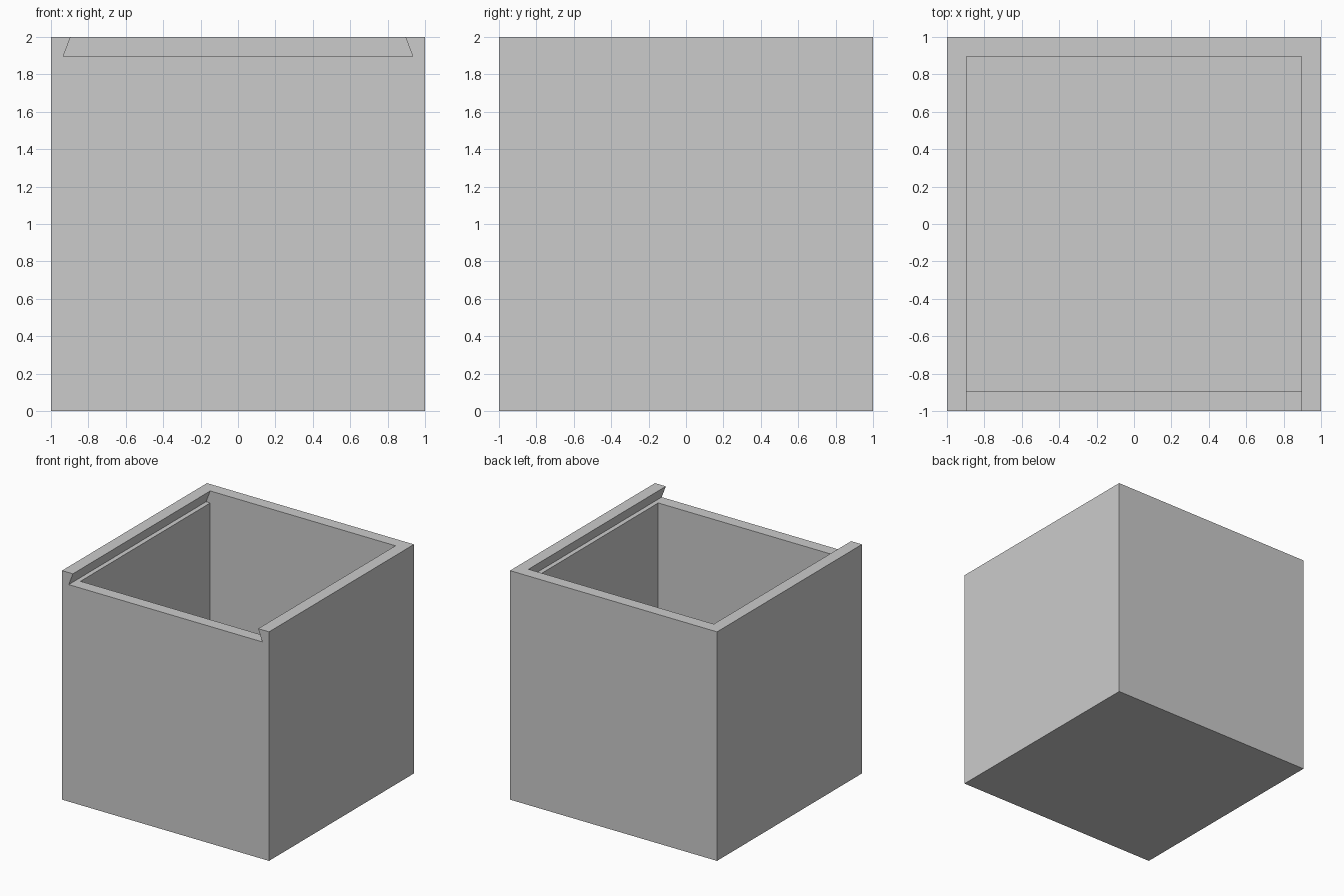
import bpy
import bmesh

if "Cube" in bpy.data.objects:
    bpy.data.objects.remove(bpy.data.objects["Cube"], do_unlink=True)

INNER = 0.895    # half width of the cavity and of the groove mouth
FLOOR = 0.105    # wall and floor thickness
LEDGE = 1.895    # height of the groove floor
FLARE = 0.935    # half width of the groove at its floor

grey = bpy.data.materials.new("plain grey")
grey.use_nodes = True
colour = (0.6, 0.6, 0.6, 1)
grey.diffuse_color = colour
grey.node_tree.nodes["Principled BSDF"].inputs["Base Color"].default_value = colour


def prism(name, profile, y0, y1):
    """Extrude an xz profile along y."""
    bm = bmesh.new()
    face = bm.faces.new([bm.verts.new((x, y0, z)) for x, z in profile])
    ext = bmesh.ops.extrude_face_region(bm, geom=[face])
    verts = [g for g in ext["geom"] if isinstance(g, bmesh.types.BMVert)]
    bmesh.ops.translate(bm, verts=verts, vec=(0, y1 - y0, 0))
    bmesh.ops.recalc_face_normals(bm, faces=bm.faces)
    mesh = bpy.data.meshes.new(name)
    bm.to_mesh(mesh)
    bm.free()
    mesh.materials.append(grey)
    obj = bpy.data.objects.new(name, mesh)
    bpy.context.collection.objects.link(obj)
    return obj


def rect(half, z0, z1):
    return [(-half, z0), (half, z0), (half, z1), (-half, z1)]


# Solid block
box = prism("open_box", rect(1, 0, 2), -1, 1)

# Cavity, and the dovetail groove for a sliding lid, open at the front
cavity = prism("cavity_cutter", rect(INNER, FLOOR, 2.2), -INNER, INNER)
slope = (FLARE - INNER) / (2 - LEDGE)
top = INNER - slope * 0.1
groove = prism("lid_groove_cutter",
               [(-FLARE, LEDGE), (FLARE, LEDGE), (top, 2.1), (-top, 2.1)],
               -1.2, INNER)

for cutter in (cavity, groove):
    mod = box.modifiers.new(cutter.name, "BOOLEAN")
    mod.operation = "DIFFERENCE"
    mod.solver = "EXACT"
    mod.object = cutter

# Apply the cuts and remove the cutters
bpy.context.view_layer.objects.active = box
for mod in list(box.modifiers):
    bpy.ops.object.modifier_apply(modifier=mod.name)
for cutter in (cavity, groove):
    bpy.data.objects.remove(cutter, do_unlink=True)
